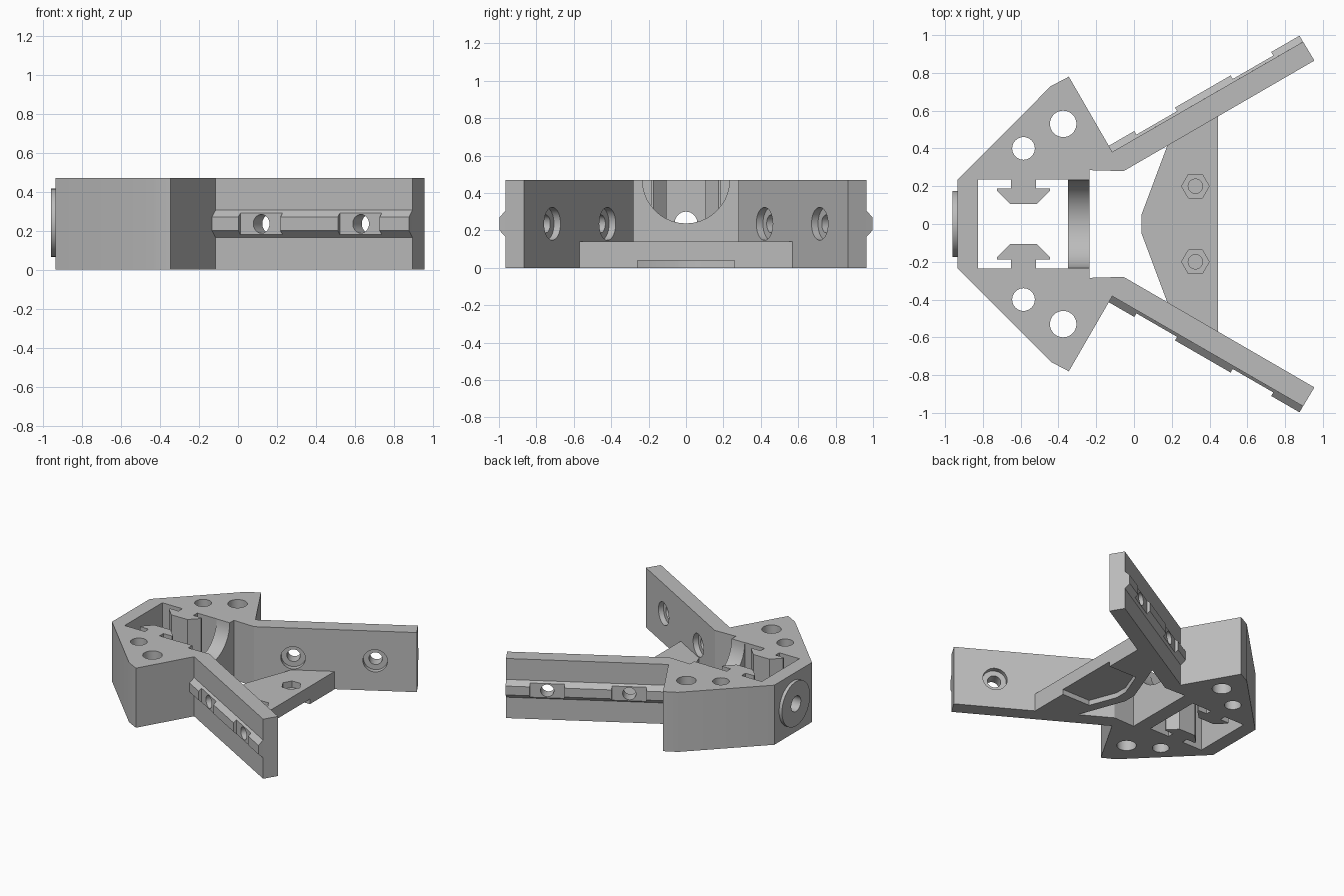
import bpy, bmesh, math
from mathutils import Matrix, Vector

cube = bpy.data.objects.get("Cube")
if cube:
    bpy.data.objects.remove(cube, do_unlink=True)

grey = bpy.data.materials.new("plain grey")
grey.use_nodes = True
grey.diffuse_color = (0.5, 0.5, 0.5, 1)
grey.node_tree.nodes["Principled BSDF"].inputs["Base Color"].default_value = (0.5, 0.5, 0.5, 1)

H = 0.47                                   # overall height
MID = 0.235                                # height of rails and holes
UP = Vector((0, 0, 1))
ARM = Vector((-0.115, 0.382, 0))           # inner end of the arm's outer face
ALONG = Vector((math.cos(math.pi / 6), 0.5, 0))
OUT = UP.cross(ALONG)
THICK = 0.117


def frame(origin, x, y):
    """Matrix with the given local x and y axes; z is their cross product."""
    m = Matrix((x, y, x.cross(y))).transposed().to_4x4()
    m.translation = origin
    return m


def prism(name, points, depth, matrix=Matrix()):
    bm = bmesh.new()
    face = bm.faces.new([bm.verts.new((x, y, 0)) for x, y in points])
    side = bmesh.ops.extrude_face_region(bm, geom=[face])
    verts = [v for v in side["geom"] if isinstance(v, bmesh.types.BMVert)]
    bmesh.ops.translate(bm, verts=verts, vec=(0, 0, depth))
    bmesh.ops.transform(bm, matrix=matrix, verts=bm.verts)
    bmesh.ops.recalc_face_normals(bm, faces=bm.faces)
    mesh = bpy.data.meshes.new(name)
    bm.to_mesh(mesh)
    bm.free()
    mesh.materials.append(grey)
    ob = bpy.data.objects.new(name, mesh)
    bpy.context.collection.objects.link(ob)
    return ob


def ring(radius, sides=40):
    return [(radius * math.cos(i * math.tau / sides), radius * math.sin(i * math.tau / sides))
            for i in range(sides)]


def mirrored(half):
    return half + [(x, -y) for x, y in reversed(half)]


def apply_all(ob):
    bpy.ops.object.select_all(action='DESELECT')
    ob.select_set(True)
    bpy.context.view_layer.objects.active = ob
    for mod in list(ob.modifiers):
        bpy.ops.object.modifier_apply(modifier=mod.name)


def cut(ob, cutters):
    for c in cutters:
        c.hide_render = True
        mod = ob.modifiers.new("cut", 'BOOLEAN')
        mod.operation = 'DIFFERENCE'
        mod.solver = 'EXACT'
        mod.object = c
    apply_all(ob)
    for c in cutters:
        bpy.data.objects.remove(c, do_unlink=True)


def flip(ob):
    """Mirrored twin across the y = 0 plane."""
    bm = bmesh.new()
    bm.from_mesh(ob.data)
    bmesh.ops.scale(bm, vec=(1, -1, 1), verts=bm.verts)
    bmesh.ops.reverse_faces(bm, faces=bm.faces)
    bm.to_mesh(ob.data)
    bm.free()
    return ob


def rod(radius, origin, x, y, depth):
    return prism("cutter", ring(radius), depth, frame(Vector(origin), x, y))


def arm_bore(s, radius, start, depth):
    """Bore through the arm, running inwards from its outer face."""
    return rod(radius, ARM + ALONG * s + UP * MID - OUT * start, ALONG, UP, depth)


X, Y = Vector((1, 0, 0)), Vector((0, 1, 0))
BORES = (0.28, 0.869)

# Main frame: block and two splayed arms in one outline
body = prism("main_frame", mirrored([
    (-0.935, 0.235), (-0.44, 0.73), (-0.345, 0.78), (-0.115, 0.382),
    (0.895, 0.965), (0.955, 0.865), (-0.055, 0.28), (-0.235, 0.285)]), H)

# Pocket with two T-shaped keys left standing
pocket = prism("cutter", mirrored([
    (-0.825, 0.235), (-0.65, 0.235), (-0.65, 0.187), (-0.725, 0.187), (-0.725, 0.175),
    (-0.655, 0.105), (-0.515, 0.105), (-0.445, 0.175), (-0.445, 0.187), (-0.52, 0.187),
    (-0.52, 0.235), (-0.35, 0.235)]), 1, Matrix.Translation((0, 0, -0.3)))
trough = rod(0.233, (-0.4, 0, H), Y, UP, 0.3)
axle = rod(0.06, (-1.1, 0, 0.24), Y, UP, 0.4)
cutters = [pocket, trough, axle]
for sign in (1, -1):
    for x, y, r in ((-0.585, 0.4, 0.06), (-0.375, 0.53, 0.07)):
        cutters.append(rod(r, (x, sign * y, -0.1), X, Y, 0.8))
    for s in BORES:
        for c in (arm_bore(s, 0.048, -0.1, 0.3), arm_bore(s, 0.088, THICK - 0.04, 0.1)):
            cutters.append(c if sign == 1 else flip(c))
cut(body, cutters)

# Round boss on the end wall
boss = rod(0.175, (-0.96, 0, 0.24), Y, UP, 0.03)
boss.name = "end_boss"
cut(boss, [rod(0.06, (-1.1, 0, 0.24), Y, UP, 0.4)])

# Bridge plate between the arms, with hexagonal sockets and an underside recess
plate = prism("bridge_plate", mirrored([
    (0.04, 0.05), (0.182, 0.43), (0.445, 0.59)]), 0.14)
recess = prism("cutter", mirrored([
    (0.12, 0.05), (0.2, 0.26), (0.6, 0.26)]), 0.14, Matrix.Translation((0, 0, -0.1)))
cutters = [recess]
for y in (0.2, -0.2):
    cutters.append(prism("cutter", ring(0.073, 6), 0.2, Matrix.Translation((0.325, y, 0.09))))
    cutters.append(prism("cutter", ring(0.038), 0.2, Matrix.Translation((0.325, y, 0.06))))
cut(plate, cutters)

# Rails on the arms: a low strip carrying three raised blocks
LENGTH = 1.166
parts = [body, boss, plate]


def rail(name, start, end, height):
    inset = 0.035 * height / 0.037
    profile = [(-0.01, 0.165), (0, 0.165), (height, 0.165 + inset),
               (height, 0.305 - inset), (0, 0.305), (-0.01, 0.305)]
    return prism(name, profile, end - start, frame(ARM + ALONG * start, OUT, UP))


for side in ("left", "right"):
    strip = rail(side + "_rail_strip", 0, LENGTH, 0.015)
    cut(strip, [arm_bore(s, 0.048, -0.1, 0.3) for s in BORES])
    rails = [strip]
    for i, (a, b) in enumerate(((0, 0.156), (0.405, 0.745), (0.993, LENGTH))):
        rails.append(rail(f"{side}_rail_block_{i + 1}", a, b, 0.037))
    if side == "right":
        rails = [flip(r) for r in rails]
    parts += rails

# Smooth the bores while keeping hard edges
bpy.ops.object.select_all(action='DESELECT')
for ob in parts:
    ob.select_set(True)
bpy.context.view_layer.objects.active = body
bpy.ops.object.shade_smooth_by_angle(angle=math.radians(30))
